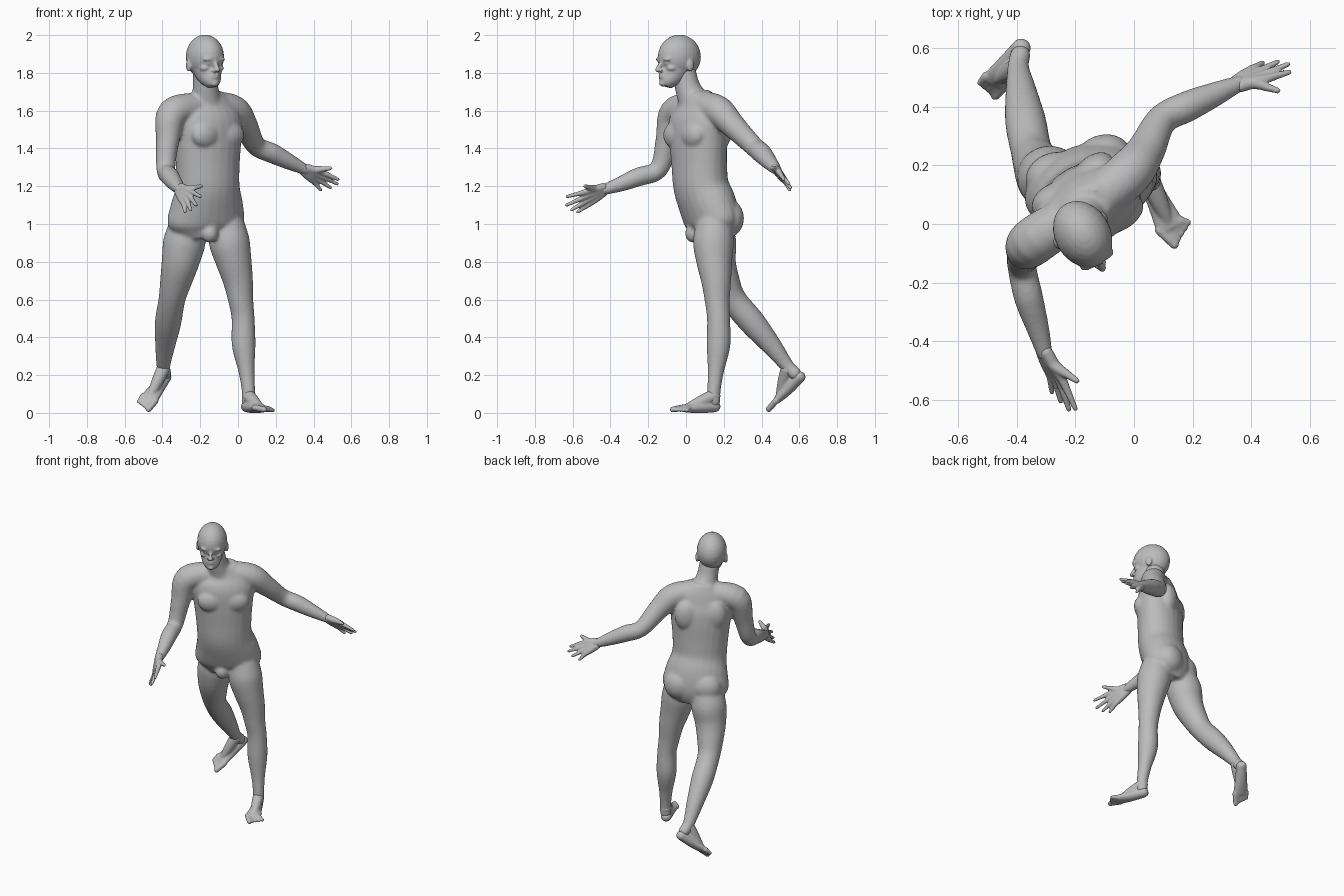
import bpy
import bmesh
from math import sin, cos, tau, radians
from mathutils import Vector, Matrix

default_cube = bpy.data.objects.get("Cube")
if default_cube:
    bpy.data.objects.remove(default_cube, do_unlink=True)

clay = bpy.data.materials.new("grey clay")
clay.use_nodes = True
clay.diffuse_color = (0.5, 0.5, 0.5, 1)
shader = next(n for n in clay.node_tree.nodes if n.type == "BSDF_PRINCIPLED")
shader.inputs["Base Color"].default_value = clay.diffuse_color
shader.inputs["Roughness"].default_value = 0.7


def spline(stations, steps=5):
    """Smooth Catmull-Rom pass through position and radius together."""
    rows = [stations[0], *stations, stations[-1]]
    result = []
    for before, a, b, after in zip(rows, rows[1:], rows[2:], rows[3:]):
        for step in range(steps):
            t = step / steps
            result.append([
                q + t * (r - p + t * (2 * p - 5 * q + 4 * r - s + t * (3 * q - p - 3 * r + s))) / 2
                for p, q, r, s in zip(before, a, b, after)])
    return result + [list(stations[-1])]


def loft(bm, stations, side_start=None, side_end=None, sides=24):
    """Skin of elliptical rings; stations hold x, y, z, half width, half depth."""
    rows = spline(stations)
    last = len(rows) - 1
    rings, side = [], None
    for i, row in enumerate(rows):
        tangent = Vector(rows[min(i + 1, last)][:3]) - Vector(rows[max(i - 1, 0)][:3])
        tangent.normalize()
        if side_start is not None:
            side = side_start.lerp(side_end or side_start, i / last)
        elif side is None:
            side = tangent.orthogonal()
        side = (side - tangent * side.dot(tangent)).normalized()
        depth = tangent.cross(side)
        centre, wide, deep = Vector(row[:3]), row[3], row[4]
        rings.append([bm.verts.new(centre + side * wide * cos(tau * k / sides)
                                   + depth * deep * sin(tau * k / sides))
                      for k in range(sides)])
    for low, high in zip(rings, rings[1:]):
        for k in range(sides):
            bm.faces.new((low[k - 1], low[k], high[k], high[k - 1]))
    bm.faces.new(rings[0])
    bm.faces.new(rings[-1])


def blob(bm, centre, radii, frame=Matrix()):
    matrix = frame @ Matrix.Translation(centre) @ Matrix.Diagonal((*radii, 1))
    bmesh.ops.create_uvsphere(bm, u_segments=24, v_segments=14, radius=1, matrix=matrix)


def tube(bm, *stations):
    """Round limb with rounded ends; stations hold x, y, z, radius."""
    loft(bm, [(*s, s[3]) for s in stations])
    for s in (stations[0], stations[-1]):
        blob(bm, s[:3], [s[3]] * 3)


def turned(x, y, degrees):
    return Matrix.Translation((x, y, 0)) @ Matrix.Rotation(radians(degrees), 4, "Z")


def heading(degrees):
    return Vector((cos(radians(degrees)), sin(radians(degrees)), 0))


def finish(name, bm, voxel, rounds):
    """Fuse the overlapping volumes of a part into one smooth skin."""
    bmesh.ops.recalc_face_normals(bm, faces=bm.faces)
    mesh = bpy.data.meshes.new(name)
    bm.to_mesh(mesh)
    bm.free()
    mesh.materials.append(clay)
    part = bpy.data.objects.new(name, mesh)
    bpy.context.collection.objects.link(part)
    fuse = part.modifiers.new("Fuse", "REMESH")
    fuse.mode = "VOXEL"
    fuse.voxel_size = voxel
    fuse.use_smooth_shade = True
    soften = part.modifiers.new("Soften", "SMOOTH")
    soften.factor = 0.5
    soften.iterations = rounds


# Torso twisting from the hips to the shoulders
body = bmesh.new()
loft(body, [(-.165, .14, .92, .13, .1), (-.17, .14, 1, .21, .13),
            (-.165, .115, 1.1, .2, .142), (-.16, .08, 1.2, .175, .14),
            (-.16, .07, 1.32, .178, .138), (-.16, .065, 1.44, .19, .138),
            (-.16, .06, 1.54, .2, .13), (-.165, .06, 1.62, .17, .1),
            (-.17, .045, 1.69, .09, .075)], heading(20), heading(36))
tube(body, (-.168, .045, 1.64, .085), (-.172, .01, 1.72, .068), (-.175, -.01, 1.8, .064))
blob(body, (-.15, .04, .95), (.045, .045, .05))

# Chest muscles, shoulder blades and buttocks
chest, pelvis = turned(-.16, .065, 35), turned(-.17, .14, 20)
for s in (-1, 1):
    blob(body, (s * .078, -.095, 1.47), (.085, .05, .07), chest)
    blob(body, (s * .09, .085, 1.5), (.075, .05, .1), chest)
    blob(body, (s * .088, .058, 1.03), (.1, .08, .1), pelvis)

# Arms, each starting at the collarbone
tube(body, (-.13, .08, 1.63, .075), (-.02, .17, 1.6, .08), (.04, .25, 1.52, .066),
     (.095, .355, 1.415, .053), (.18, .4, 1.375, .053), (.27, .44, 1.33, .043),
     (.36, .48, 1.285, .028))
tube(body, (-.21, .03, 1.62, .075), (-.345, -.06, 1.585, .083), (-.372, -.1, 1.44, .062),
     (-.382, -.145, 1.29, .05), (-.36, -.25, 1.25, .05), (-.33, -.35, 1.21, .04),
     (-.305, -.44, 1.18, .028))

# Standing left leg and trailing right leg
tube(body, (-.06, .15, .98, .1), (-.045, .145, .9, .108), (-.022, .15, .8, .095),
     (0, .16, .7, .08), (.014, .165, .6, .067), (.027, .172, .5, .061),
     (.03, .172, .36, .063), (.045, .158, .22, .043), (.055, .148, .12, .036),
     (.055, .145, .06, .036))
tube(body, (-.27, .145, .98, .1), (-.285, .155, .9, .112), (-.305, .165, .8, .1),
     (-.328, .2, .7, .085), (-.35, .25, .6, .071), (-.37, .35, .48, .07),
     (-.385, .45, .36, .054), (-.395, .535, .25, .037), (-.388, .575, .21, .036))
finish("body", body, .009, 8)

# Head, modelled facing forward and turned to the left
head = bmesh.new()
blob(head, (0, 0, 1.885), (.095, .12, .117))
loft(head, [(0, -.08, 1.728, .03, .033), (0, -.07, 1.755, .052, .05),
            (0, -.04, 1.8, .069, .077), (0, -.015, 1.85, .082, .095),
            (0, 0, 1.9, .088, .116)], heading(0))
blob(head, (0, -.1, 1.745), (.024, .02, .018))
tube(head, (0, -.105, 1.865, .01), (0, -.12, 1.84, .011), (0, -.134, 1.816, .013))
for z in (1.777, 1.788):
    blob(head, (0, -.108, z), (.026, .012, .007))
for s in (-1, 1):
    blob(head, (s * .034, -.101, 1.872), (.032, .016, .011))
    blob(head, (s * .034, -.092, 1.85), (.018, .016, .012))
    blob(head, (s * .045, -.07, 1.825), (.025, .03, .018))
    blob(head, (s * .012, -.118, 1.812), (.011, .012, .009))
    blob(head, (s * .091, .015, 1.84), (.012, .021, .034))
head.transform(turned(-.175, -.035, 30))
finish("head", head, .006, 4)


def hand(name, wrist, index, pinky, tips, thumb):
    """Four finger rays fan out of the wrist to form the palm, plus a thumb."""
    bm = bmesh.new()
    wrist, index, pinky, thumb = map(Vector, (wrist, index, pinky, thumb))
    for i, tip in enumerate(map(Vector, tips)):
        knuckle = index.lerp(pinky, i / 3)
        root = wrist + (index - pinky) * (.2 - i * .13)
        tube(bm, (*root, .022), (*root.lerp(knuckle, .5), .021), (*knuckle, .016),
             (*knuckle.lerp(tip, .5), .012), (*tip, .009))
    base = wrist.lerp(index, .5) + (index - pinky) * .15
    tube(bm, (*wrist, .022), (*base, .021), (*base.lerp(thumb, .6), .014), (*thumb, .01))
    finish(name, bm, .005, 4)


hand("left_hand", (.355, .478, 1.287), (.45, .495, 1.272), (.405, .528, 1.222),
     [(.53, .518, 1.236), (.525, .545, 1.213), (.49, .553, 1.192), (.438, .55, 1.18)],
     (.49, .455, 1.295))
hand("right_hand", (-.307, -.435, 1.182), (-.245, -.53, 1.17), (-.285, -.515, 1.105),
     [(-.2, -.63, 1.145), (-.222, -.632, 1.1), (-.25, -.605, 1.075), (-.28, -.573, 1.064)],
     (-.195, -.535, 1.2))


def foot(name, ankle, heel, ball, big, small):
    """Wedge from heel to ball, an instep ridge and a fan of five toes."""
    bm = bmesh.new()
    ankle, heel, ball, big, small = map(Vector, (ankle, heel, ball, big, small))
    along = (ball - heel).normalized()
    side = small - big
    side = (side - along * side.dot(along)).normalized()
    loft(bm, [(*heel, .033, .031), (*heel.lerp(ball, .5), .04, .031),
              (*ball, .05, .021), (*(ball + along * .015), .046, .015)], side)
    blob(bm, heel, (.033, .033, .031))
    tube(bm, (*ankle, .036), (*ankle.lerp(ball, .45), .031), (*ball, .018))
    for i in range(5):
        root = ball + side * (i - 2) * .019
        size = .011 if i else .016
        tube(bm, (*root, .017), (*big.lerp(small, i / 4), size))
    finish(name, bm, .006, 4)


foot("left_foot", (.055, .147, .09), (.048, .15, .034), (.122, -.005, .024),
     (.138, -.07, .018), (.185, .005, .014))
foot("right_foot", (-.397, .535, .23), (-.385, .6, .19), (-.47, .49, .075),
     (-.473, .438, .02), (-.525, .482, .06))
